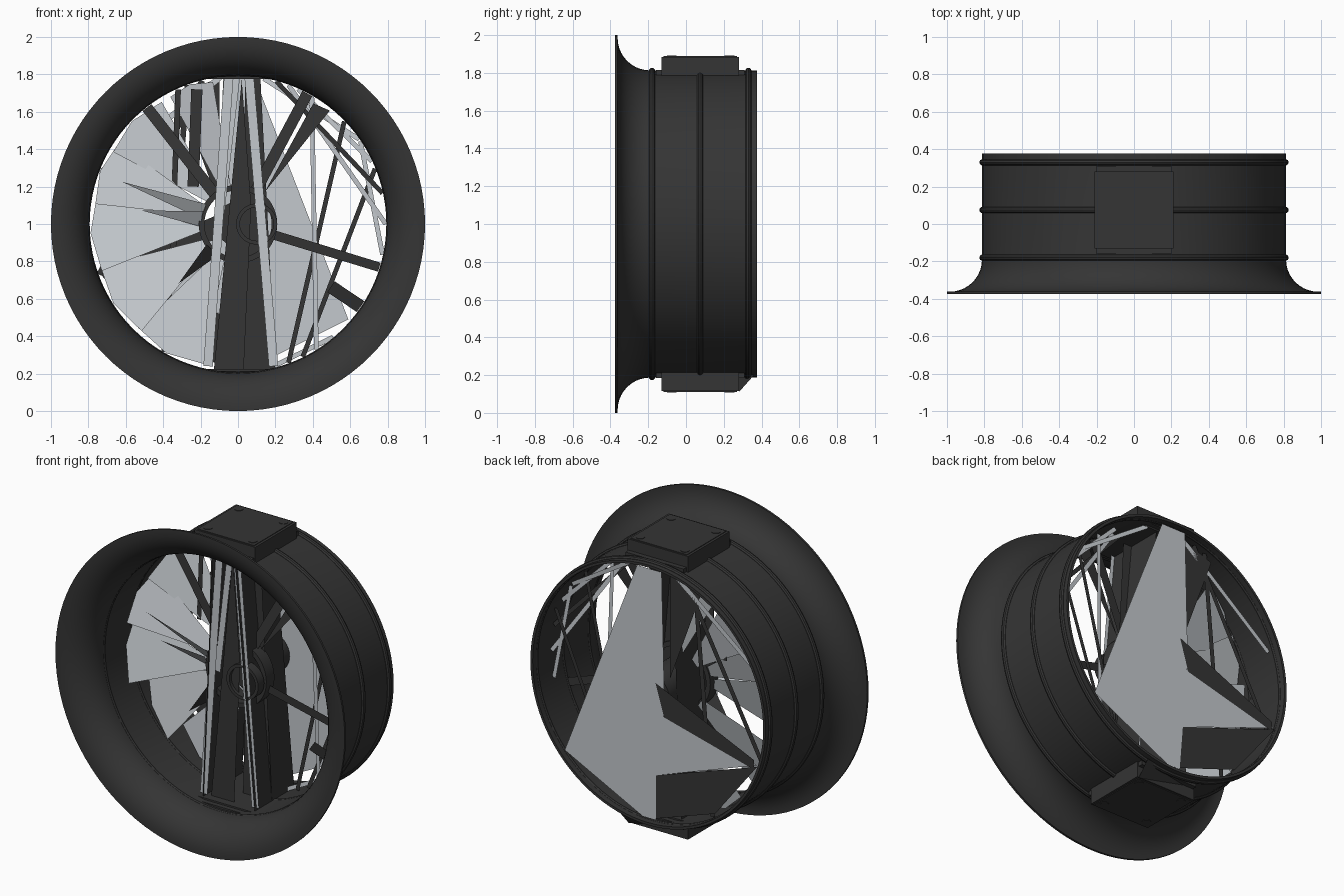
import bpy, bmesh, math
from mathutils import Vector

if "Cube" in bpy.data.objects:
    bpy.data.objects.remove(bpy.data.objects["Cube"])


def paint(name, c):
    m = bpy.data.materials.new(name)
    m.diffuse_color = (*c, 1)
    m.use_nodes = True
    m.node_tree.nodes["Principled BSDF"].inputs["Base Color"].default_value = m.diffuse_color
    return m


dark = paint("dark_paint", (0.035, 0.035, 0.035))
light = paint("light_metal", (0.55, 0.58, 0.61))


def make(name, bm, mat=None, smooth=False):
    me = bpy.data.meshes.new(name)
    bm.to_mesh(me)
    bm.free()
    ob = bpy.data.objects.new(name, me)
    bpy.context.collection.objects.link(ob)
    if mat:
        me.materials.append(mat)
    if smooth:
        bpy.ops.object.select_all(action='DESELECT')
        ob.select_set(True)
        bpy.context.view_layer.objects.active = ob
        bpy.ops.object.shade_smooth_by_angle(angle=math.radians(35))
    return ob


def lathe(name, prof, mat=None, centre=(0, 0, 1), steps=96):
    """Spin a closed (radius, y) profile around the duct axis."""
    bm = bmesh.new()
    rings = []
    for i in range(steps):
        a = 2 * math.pi * i / steps
        rings.append([bm.verts.new((centre[0] + r * math.cos(a), y, centre[2] + r * math.sin(a))) for r, y in prof])
    n = len(prof)
    for i in range(steps):
        p, q = rings[i], rings[(i + 1) % steps]
        for j in range(n):
            k = (j + 1) % n
            bm.faces.new((p[j], p[k], q[k], q[j]))
    bmesh.ops.recalc_face_normals(bm, faces=bm.faces)
    return make(name, bm, mat, True)


def box(name, lo, hi, mat=None):
    bm = bmesh.new()
    bmesh.ops.create_cube(bm, size=1)
    for v in bm.verts:
        v.co = Vector([l + (h - l) * (c + 0.5) for l, h, c in zip(lo, hi, v.co)])
    return make(name, bm, mat)


def sheet(name, pts, mat=light):
    """Thin flat panel through (x, y, z) corner points."""
    bm = bmesh.new()
    bm.faces.new([bm.verts.new(p) for p in pts])
    return make(name, bm, mat)


def strip(name, a, b, w, mat=light):
    """Narrow flat bar facing the duct axis."""
    a, b = Vector(a), Vector(b)
    s = (b - a).cross(Vector((0, 1, 0))).normalized() * w / 2
    return sheet(name, [a - s, a + s, b + s, b - s], mat)


def rim(deg, y, r=0.79):
    a = math.radians(deg)
    return (r * math.cos(a), y, 1 + r * math.sin(a))


# duct with bell mouth
arc = [math.radians(90 * i / 10) for i in range(11)]
outer = [(0.985 - 0.172 * math.sin(t), -0.19 - 0.172 * math.cos(t)) for t in arc]
inner = [(0.985 - 0.188 * math.sin(t), -0.19 - 0.185 * math.cos(t)) for t in reversed(arc)]
lathe("duct_housing", [(1.0, -0.375), (1.0, -0.362)] + outer + [(0.813, 0.376), (0.797, 0.376)] + inner, dark)

# stiffening ribs
for y in (-0.18, 0.075, 0.33):
    ring = [(0.81 + 0.017 * math.cos(t), y + 0.017 * math.sin(t)) for t in [math.pi * i / 5 for i in range(10)]]
    lathe("duct_rib", ring, dark)

# mounting boxes above and below, each with a lid and corner bolts
for s in (1, -1):
    z = sorted((1 + s * 0.775, 1 + s * 0.885))
    box("mount_box", (-0.21, -0.13, z[0]), (0.21, 0.28, z[1]), dark)
    z = sorted((1 + s * 0.885, 1 + s * 0.889))
    box("mount_lid", (-0.195, -0.12, z[0]), (0.195, 0.27, z[1]), dark)
    for x in (-0.155, 0.155):
        for y in (-0.075, 0.23):
            bm = bmesh.new()
            bmesh.ops.create_cone(bm, cap_ends=True, segments=16, radius1=0.026, radius2=0.026, depth=0.006)
            bmesh.ops.translate(bm, verts=bm.verts, vec=(x, y, 1 + s * 0.889))
            make("lid_bolt", bm, dark)
    # foot flanges where each box meets the duct
    for y in (-0.145, 0.295):
        z = sorted((1 + s * 0.785, 1 + s * 0.815))
        box("box_flange", (-0.2, y - 0.015, z[0]), (0.2, y + 0.015, z[1]), dark)
sheet("lower_gusset", [(0.2, 0.28, 0.11), (0.2, 0.36, 0.2), (-0.2, 0.28, 0.2)], dark)

# motor support: side plates and tapered centre panels
for x0, x1 in ((-0.09, -0.16), (0.06, 0.2)):
    sheet("support_plate", [(x0, -0.12, 1.78), (x0, 0.27, 1.78), (x1, 0.27, 0.22), (x1, -0.12, 0.22)], dark)
sheet("centre_panel", [(0.02, -0.08, 1.77), (0.07, -0.08, 1.1), (0.03, -0.08, 0.21), (-0.13, -0.08, 0.21)], dark)
sheet("centre_panel_rear", [(0.04, 0.05, 1.78), (0.12, 0.05, 1.78), (0.2, 0.05, 0.22), (0.0, 0.05, 0.22)], dark)
strip("support_strip", (-0.05, -0.11, 1.78), (-0.16, -0.11, 0.24), 0.05)
strip("support_strip", (0.06, -0.1, 1.78), (0.19, -0.1, 0.24), 0.05)
strip("support_strip", (-0.01, -0.06, 1.78), (-0.1, -0.06, 1.0), 0.04)

# hub rings and motor
lathe("hub_ring", [(0.18, -0.02), (0.21, -0.02), (0.21, 0.06), (0.18, 0.06)], dark, steps=48)
lathe("hub_ring_inner", [(0.09, -0.1), (0.11, -0.1), (0.11, -0.04), (0.09, -0.04)], dark, (0.1, 0, 1.0), 32)
lathe("motor", [(0.02, 0.06), (0.12, 0.06), (0.12, 0.34), (0.02, 0.34)], dark, steps=32)

# broad overlapping blades on the left
for a, b, y in ((100, 118, 0.2), (122, 150, 0.12), (146, 172, 0.05), (168, 199, 0.02), (197, 228, 0.1), (226, 256, 0.16)):
    m = (a + b) / 2
    sheet("fan_blade", [rim(a, y + 0.06, 0.77), rim(m, y, 0.79), rim(b, y - 0.06, 0.77), rim(m + 8, y, 0.2), rim(m - 8, y, 0.2)])
# short pointed vanes beside the hub
for a, r in ((160, 0.66), (172, 0.52), (225, 0.45)):
    sheet("hub_vane", [rim(a - 12, -0.06, 0.2), rim(a, -0.03, r), rim(a + 12, 0.0, 0.2)], dark if a > 200 else light)

# dark radial arms and upright slats behind the blades
for a, r0, w in ((-17, 0.2, 0.05), (-34, 0.6, 0.07), (62, 0.2, 0.06), (128, 0.2, 0.06)):
    strip("radial_arm", rim(a, 0.02, r0), rim(a, 0.08), w, dark)
sheet("radial_wedge", [rim(50, 0.02, 0.22), rim(58, 0.08, 0.76), rim(51, 0.08, 0.78)], dark)
for x, w in ((-0.22, 0.06), (-0.32, 0.03)):
    strip("upright_slat", (x, 0.1, 1.72), (x - 0.02, 0.1, 1.2), w, dark)

# crossing guard strips on the open right side
for i, (a, b) in enumerate(((75, 12), (70, 0), (60, -58), (44, -70), (34, -12), (66, 25), (22, -64), (-50, -78), (80, 35))):
    strip("guard_strip", rim(a, 0.12 + 0.02 * i), rim(b, 0.2), 0.025, dark if i % 3 == 0 else light)
for a, b in ((97, 160), (104, 200), (110, 240)):
    strip("guard_strip", rim(a, 0.3), rim(b, 0.3), 0.03, dark if a > 100 else light)

# flat rear cover sheets
y = 0.355
sheet("rear_cover_light", [(0.09, y, 1.78), (-0.08, y, 1.78), (-0.1, y, 0.95), (-0.04, y, 0.22), (0.05, y, 0.22), (0.59, y, 0.49)])
sheet("rear_cover_side", [(-0.1, y, 0.92), (-0.74, y, 0.75), (-0.04, y, 0.5)])
sheet("rear_cover_dark", [(-0.04, y, 0.5), (-0.74, y, 0.74), (-0.45, y, 0.37), (-0.04, y, 0.23)], dark)
sheet("rear_cover_arm", [(-0.04, y + 0.004, 1.08), (-0.72, y + 0.004, 0.78), (-0.72, y + 0.004, 0.72), (-0.1, y + 0.004, 0.88)], dark)
sheet("rear_cover_upper", [(-0.1, 0.3, 1.78), (-0.32, 0.3, 1.7), (-0.1, 0.3, 1.1)], dark)
